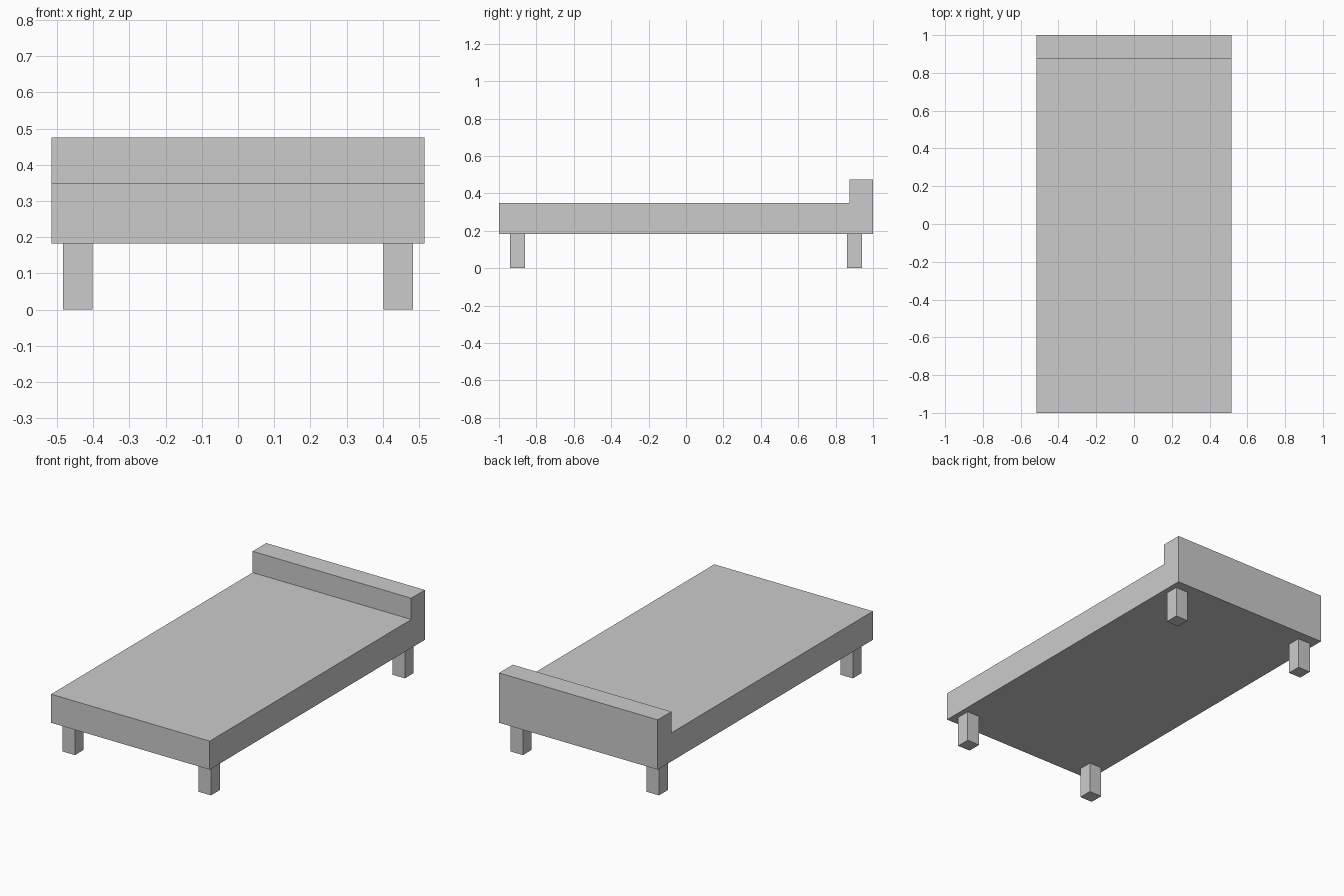
import bpy
import bmesh

cube = bpy.data.objects.get("Cube")
if cube:
    bpy.data.objects.remove(cube, do_unlink=True)

GREY = (0.6, 0.6, 0.6, 1.0)
mat = bpy.data.materials.new("plain grey")
mat.use_nodes = True
mat.diffuse_color = GREY
mat.node_tree.nodes["Principled BSDF"].inputs["Base Color"].default_value = GREY


def extrude_profile(name, points, x0, x1):
    """Solid made by extruding a (y, z) profile from x0 to x1."""
    bm = bmesh.new()
    face = bm.faces.new([bm.verts.new((x0, y, z)) for y, z in points])
    result = bmesh.ops.extrude_face_region(bm, geom=[face])
    moved = [v for v in result["geom"] if isinstance(v, bmesh.types.BMVert)]
    bmesh.ops.translate(bm, verts=moved, vec=(x1 - x0, 0, 0))
    bmesh.ops.recalc_face_normals(bm, faces=bm.faces)
    mesh = bpy.data.meshes.new(name)
    bm.to_mesh(mesh)
    bm.free()
    mesh.materials.append(mat)
    obj = bpy.data.objects.new(name, mesh)
    bpy.context.collection.objects.link(obj)
    return obj


HALF_WIDTH = 0.516
BASE, DECK, HEAD_TOP = 0.182, 0.35, 0.475
HEAD_FRONT = 0.873

# Mattress slab and raised headboard as one L-shaped solid
extrude_profile(
    "bed_frame",
    [(-1, BASE), (1, BASE), (1, HEAD_TOP), (HEAD_FRONT, HEAD_TOP),
     (HEAD_FRONT, DECK), (-1, DECK)],
    -HALF_WIDTH, HALF_WIDTH)

# Four square legs, set in from the corners
LEG_X, LEG_Y, LEG_HALF = 0.443, 0.901, 0.041
for side, sx in (("left", 1), ("right", -1)):
    for end, sy in (("front", -1), ("back", 1)):
        x, y = sx * LEG_X, sy * LEG_Y
        y0, y1 = y - LEG_HALF, y + LEG_HALF
        extrude_profile(f"{end}_{side}_leg",
                        [(y0, 0), (y1, 0), (y1, BASE), (y0, BASE)],
                        x - LEG_HALF, x + LEG_HALF)
